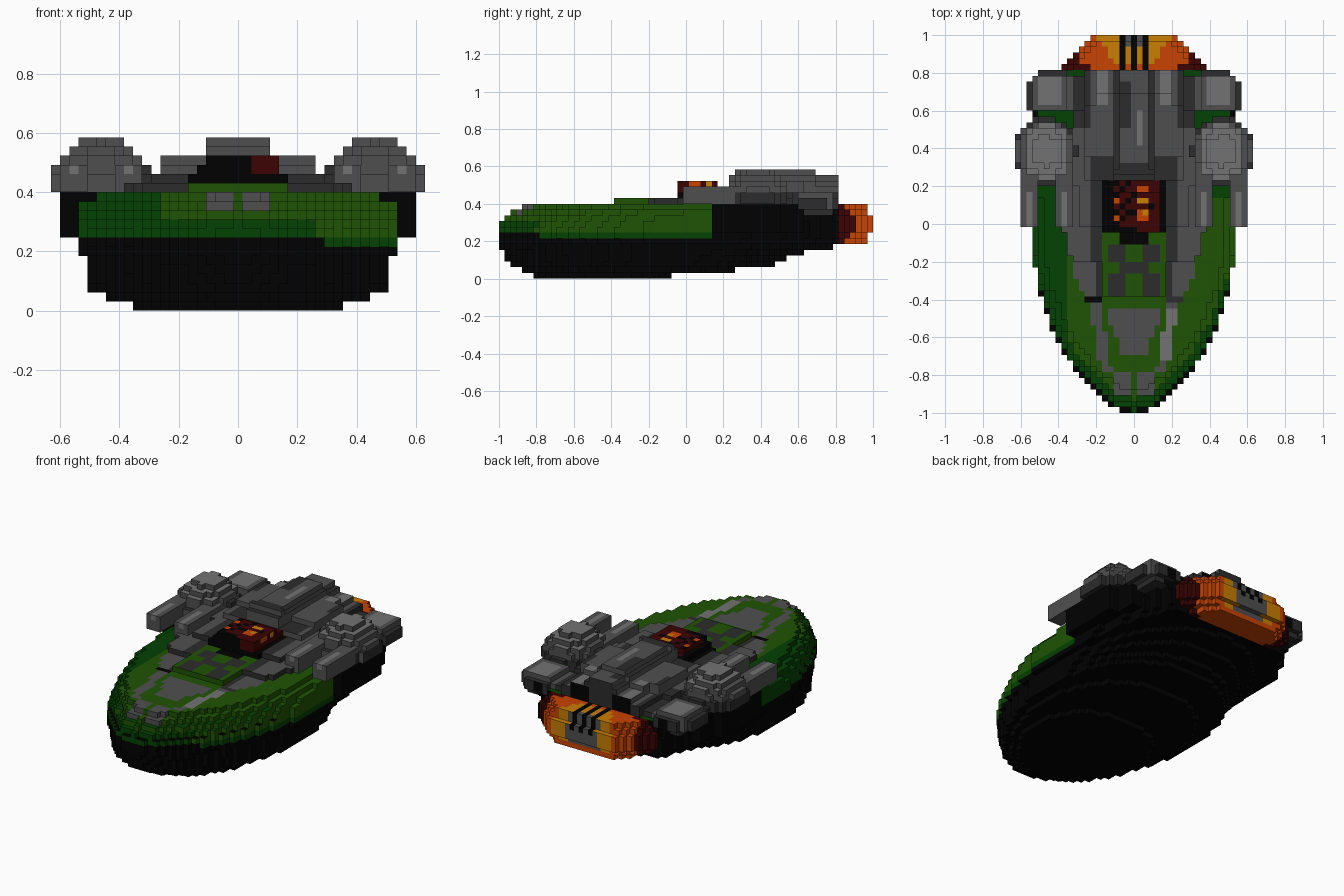
import bpy, bmesh, math

if "Cube" in bpy.data.objects:
    bpy.data.objects.remove(bpy.data.objects["Cube"])

S = 2 / 65                                    # size of one block
COLOURS = {
    "black": (.0003, .0003, .0003), "dark_grey": (.025, .025, .025),
    "mid_grey": (.078, .078, .078), "light_grey": (.17, .17, .17),
    "green": (.013, .088, .001), "dark_green": (.001, .054, .001),
    "orange": (.58, .056, .001), "gold": (.58, .21, .001),
    "dark_red": (.045, .001, .001),
}
NAMES = list(COLOURS)
MATS = []
for name, rgb in COLOURS.items():
    m = bpy.data.materials.new(name)
    m.use_nodes = True
    m.diffuse_color = (*rgb, 1)
    bsdf = m.node_tree.nodes["Principled BSDF"]
    bsdf.inputs["Base Color"].default_value = (*rgb, 1)
    bsdf.inputs["Roughness"].default_value = .9
    MATS.append(m)

# Face direction -> corner offsets, in counter-clockwise order from outside
SIDES = {
    (1, 0, 0): ((1, 0, 0), (1, 1, 0), (1, 1, 1), (1, 0, 1)),
    (-1, 0, 0): ((0, 0, 0), (0, 0, 1), (0, 1, 1), (0, 1, 0)),
    (0, 1, 0): ((0, 1, 0), (0, 1, 1), (1, 1, 1), (1, 1, 0)),
    (0, -1, 0): ((0, 0, 0), (1, 0, 0), (1, 0, 1), (0, 0, 1)),
    (0, 0, 1): ((0, 0, 1), (1, 0, 1), (1, 1, 1), (0, 1, 1)),
    (0, 0, -1): ((0, 0, 0), (0, 1, 0), (1, 1, 0), (1, 0, 0)),
}


def blocks(name, inside, paint):
    """Fill the block grid where inside(x, y, z) holds and skin the outside."""
    def mid(c):
        return c[0] * S, c[1] * S, (c[2] + .5) * S
    cells = {(i, j, k) for i in range(-20, 21) for j in range(-32, 33)
             for k in range(19) if inside(*mid((i, j, k)))}
    bm, verts = bmesh.new(), {}
    for c in sorted(cells):
        for n, corners in SIDES.items():
            if tuple(a + b for a, b in zip(c, n)) in cells:
                continue
            face = []
            for o in corners:
                p = tuple(a + b for a, b in zip(c, o))
                if p not in verts:
                    verts[p] = bm.verts.new(((p[0] - .5) * S, (p[1] - .5) * S, p[2] * S))
                face.append(verts[p])
            bm.faces.new(face).material_index = NAMES.index(paint(*mid(c), n))
    me = bpy.data.meshes.new(name)
    bm.to_mesh(me)
    bm.free()
    for m in MATS:
        me.materials.append(m)
    bpy.context.collection.objects.link(bpy.data.objects.new(name, me))


def both(name, inside, paint):
    """Make a left part (+x) and its mirrored right part."""
    for side, s in (("left", 1), ("right", -1)):
        blocks(side + "_" + name, lambda x, y, z: inside(s * x, y, z),
               lambda x, y, z, n: paint(s * x, y, z, n))


# Hull layers from the keel up: front end, widest point, back end, half width
LAYERS = [(-.82, -.40, -.07, .36), (-.89, -.22, .27, .445), (-.95, -.12, .48, .51),
          (-.96, -.1, .53, .51), (-.98, -.08, .64, .51), (-.99, -.05, .77, .515),
          (-1.01, .01, 1.03, .54), (-1.01, .02, 1.05, .545), (-1.01, .02, 1.05, .545),
          (-.985, .03, 1.05, .545), (-.955, .04, 1.05, .54), (-.925, .06, 1.05, .525),
          (-.88, .07, 1.03, .49)]


def in_hull(x, y, z):
    k = int(z / S)
    if k >= len(LAYERS) or y > .81:
        return False
    y0, c, y1, w = LAYERS[k]
    if not y0 < y < y1:
        return False
    t = (y - c) / ((y1 if y > c else y0) - c)
    return abs(x) < w * (1 - t * t) ** ((.36 if k > 5 else .42) if y > c else .63)


# Painted deck panels: half-width range, y range, colour
PANELS = [(0, .02, -.91, -.78, "green"), (.02, .11, -.91, -.78, "mid_grey"),
          (0, .14, -.53, -.44, "mid_grey"), (0, .11, -.61, -.53, "mid_grey"),
          (0, .08, -.68, -.61, "mid_grey"), (.06, .13, -.40, -.27, "dark_grey"),
          (0, .08, -.27, -.20, "dark_grey"), (.04, .13, -.20, -.12, "dark_grey")]


def rail_edge(y):
    return .22 + .17 * math.sqrt(max(0, min(1, (y + .42) / .5)))


def deck(x, y):
    r = abs(x)
    for a, b, c, d, colour in PANELS:
        if a <= r < b and c < y < d:
            return colour
    if -.80 < y < -.42:                       # slanting strips beside the nose
        e = .235 + (y + .42) * .17
        if e - .055 < r < e:
            return "light_grey" if x > 0 and -.73 < y < -.46 else "mid_grey"
    if -.42 < y < -.19 and .17 < r < rail_edge(y):
        if y < -.37:
            return "black" if x < 0 else "dark_grey"
        return "dark_grey" if r < .2 else "mid_grey"
    return None


def paint_hull(x, y, z, n):
    up = n[2] == 1
    if (up or y < -.7) and z > .35 and deck(x, y):
        return deck(x, y)
    if z < (.215 if x > .28 else .245) or n[2] < 0:
        return "black"
    if y > .14:
        return "dark_green" if up and z > .38 else "black"
    if up and z < .27:
        return "black"
    if up and z < .34 and y < -.3:
        return "dark_green"
    if not up and z < (.25 if x > .25 else .30):
        return "dark_green"
    return "dark_green" if x < (-.35 if up else -.26) else "green"


blocks("hull", in_hull, paint_hull)


# Glowing tail, tapering and rounded towards the back
def in_tail(x, y, z):
    d = abs(z - .295) / .125
    if not .8 < y < 1.01 or not .185 < z < .4 or y > (.955 if d > .65 else .98 if d > .45 else 1.01):
        return False
    return abs(x) < (.395 - (y - .82) * 1.02) * (1 - d ** 2.5) ** .36


def paint_tail(x, y, z, n):
    r = abs(x)
    if r > .28 and y < .93 or r > .24 and y < .86:
        return "dark_red"
    if r < .09 and z > .27 and (n[1] != 1 or z > .3) and round(x / S) in (-2, 0, 2):
        return "black"
    if r < (.11 if n[1] == 1 else .075) and y > .93 and z > .21:
        return "mid_grey"
    if z > .21 and r < .1 + (y - .86) * .85 and y > .86:
        return "gold"
    return "orange"


blocks("tail", in_tail, paint_tail)

# Raised centre deck in front of the cockpit
blocks("centre_deck",
       lambda x, y, z: .4 < z < (.46 if y > -.04 else .43) and abs(x) < .17 and -.37 < y < .3,
       lambda x, y, z, n: "black" if y > -.05 or (y > -.11 and abs(x) < .09)
       else n[2] == 1 and deck(x, y) or "green")

# Curved grey rails beside the centre deck
both("deck_rail",
     lambda x, y, z: -.2 < y < .32 and .38 < z < (.46 if y > -.03 and x < .28 else .43)
     and .17 < x < rail_edge(y),
     lambda x, y, z, n: "dark_grey" if x < .24 or n[2] != 1 else "mid_grey")

# Black side fairings under the pods
both("side_fairing",
     lambda x, y, z: .25 < z < .4 and .3 < x < (.6 if y < .5 else .53) and .14 < y < .63,
     lambda x, y, z, n: "dark_green" if n[2] == 1 and x < .5 else "black")


# Cockpit canopy with glowing spots
def paint_canopy(x, y, z, n):
    if z < .46 or x < -.11 or (n[1] < 0 and x < .03 + (.51 - z) * .9) or (x < .03 and y < 0):
        return "black"
    i, j = round(x / S), round(y / S)
    if n[2] == 1 or (n[0] == 1 and z > .49):
        if (i, j) in ((2, 4), (1, 4), (2, 2)) or (n[0] == 1 and j == 4):
            return "gold"
        if (i, j) in ((1, 2), (1, 1), (2, 1), (2, 6), (1, 6), (-3, 4), (-3, 1)) \
                or (n[0] == 1 and j in (1, 2)):
            return "orange"
        if (i < 0 and (i * 3 + j * 2) % 5 < 2) or (i, j) in ((3, 3), (0, 2), (0, 5)):
            return "black"
    return "dark_red"


blocks("canopy",
       lambda x, y, z: .43 < z < .523 and -.15 + max(0, z - .45) * .9 < x < .16 - max(0, z - .45) * .6
       and -.05 < y < .25 - max(0, z - .47) * 2.3, paint_canopy)


# Engine spine and its shoulders
def in_spine(x, y, z):
    r = abs(x)
    if not .36 < z or y > .82:
        return False
    if r < .11:
        top = .53 if y < .24 else .555 if y < .27 or y > .68 else .59
        return .22 < y and z < top - (.03 if r > .09 and y > .3 else 0)
    if r < .265:
        return z < (.46 if y > .62 and r > .2 else .492 if y < .34 or y > .68 else .523) and y > .24
    return r < .32 and z < .46 and .2 < y < .61


def paint_spine(x, y, z, n):
    r = abs(x)
    if n[1] > 0 and y > .78:
        return "black" if .09 < r < .2 and z < .48 else "dark_grey"
    if n[2] != 1:
        return "dark_grey" if z < .46 or r > .3 else "mid_grey"
    if y < .36 and r < .23:
        return "mid_grey" if r < .08 and y > .33 else "dark_grey"
    if r < .07 and y > .4:
        if .01 < x < .05 and y < .6:
            return "light_grey"
        return "dark_grey" if x < -.02 and .5 < y < .75 else "mid_grey"
    if .09 < r < .12 or (r > .22 and y > .5):
        return "dark_grey"
    return "light_grey" if .14 < r < .19 and y > .62 else "mid_grey"


blocks("engine_spine", in_spine, paint_spine)

# Rounded gun pods
both("gun_pod",
     lambda x, y, z: z > .4 and ((x - .465) / .174) ** 2 + ((y - .385) / .18) ** 2
     + ((z - .4) / .19) ** 2 < 1,
     lambda x, y, z, n: "light_grey" if n[2] == 1 and z > .5 and -.11 < x - .465 < .09
     else "dark_grey" if z < .45 and (n[1] >= 0 or x < .4) or x < .33 else "mid_grey")

# Twin gun barrels on each pod
for name, a, b in (("outer_barrel", .5, .6), ("inner_barrel", .33, .42)):
    both(name, lambda x, y, z: a < x < b and -.02 < y < .3 and .4 < z < .49,
         lambda x, y, z, n: "light_grey" if z > .46 and a + .03 < x < b - .02 and y < .18
         else "mid_grey")


# Rear thruster blocks, thinning towards their outer tips
def in_thruster(x, y, z):
    if not .26 < x < .58 or not .61 < y < .82 - max(0, x - .5) * 1.1:
        return False
    top = .43 if x < .34 else .475 - max(0, x - .47) * .5
    if y > .78:
        top -= .03
    return (.34 if .33 < x < .5 and y < .77 else .37) < z < top


both("thruster_block", in_thruster,
     lambda x, y, z, n: "black" if n[1] > 0 and .38 < x < .46 and z < .43
     else "light_grey" if n[2] == 1 and .37 < x < .5 and .63 < y < .79
     else "dark_grey" if x < .33 or x > .54 or z < .38 or y > .79 else "mid_grey")
